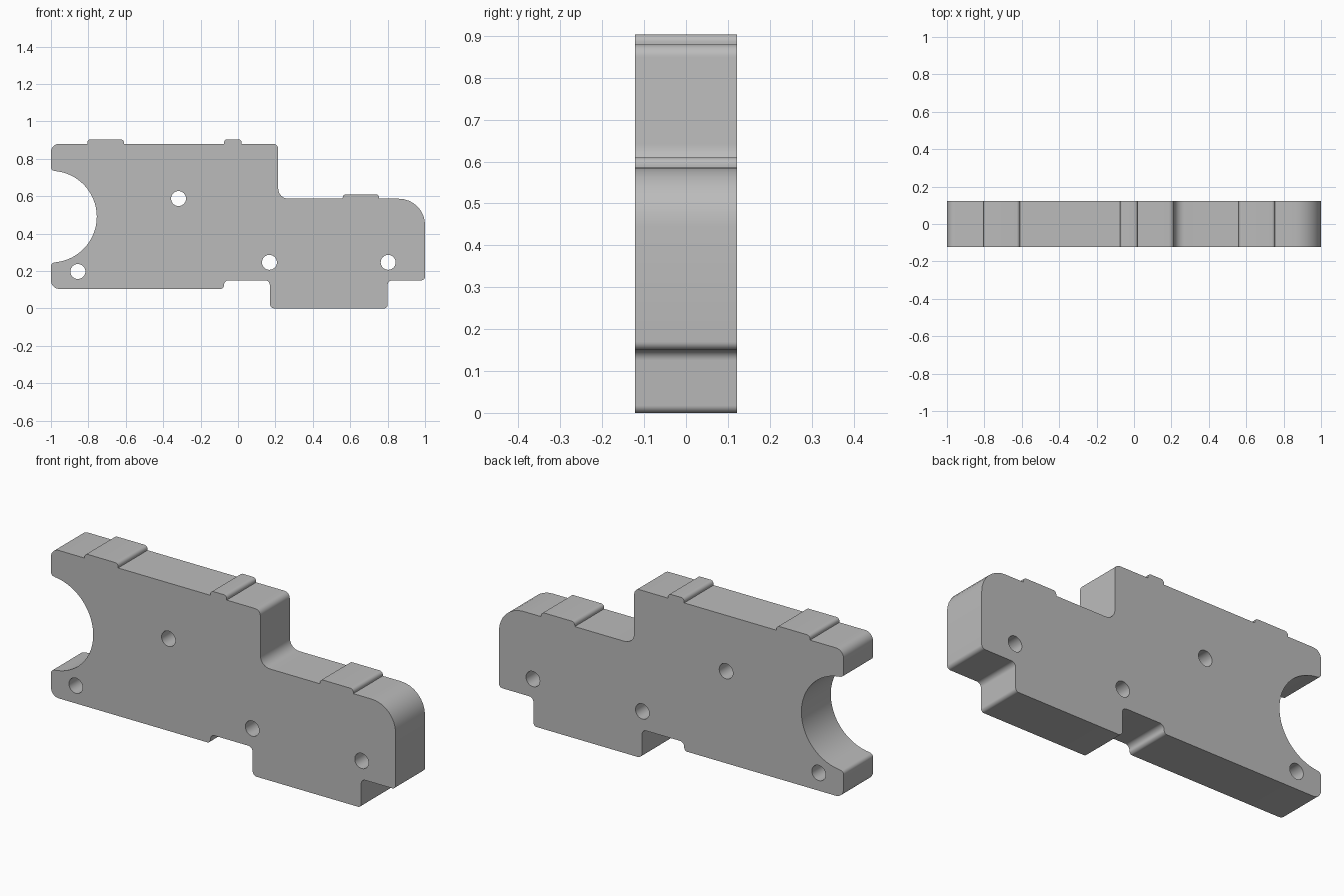
import bpy
import bmesh
from math import radians, cos, sin, tan
from mathutils import Vector

HALF_DEPTH = 0.122
HOLE_RADIUS = 0.04

cube = bpy.data.objects.get("Cube")
if cube:
    bpy.data.objects.remove(cube, do_unlink=True)


def arc(cx, cz, r, start, end, steps):
    """Points along a circular arc, angles in degrees."""
    angles = [radians(start + (end - start) * i / steps) for i in range(steps + 1)]
    return [Vector((cx + r * cos(a), cz + r * sin(a))) for a in angles]


def fillet(prev, corner, nxt, r, steps=8):
    """Round one corner of the profile with a tangent arc."""
    if r == 0:
        return [corner]
    a, b = (prev - corner).normalized(), (nxt - corner).normalized()
    half = a.angle(b) / 2
    centre = corner + (a + b).normalized() * (r / sin(half))
    start = corner + a * (r / tan(half)) - centre
    end = corner + b * (r / tan(half)) - centre
    sweep = start.angle_signed(end)
    pts = []
    for i in range(steps + 1):
        t = -sweep * i / steps
        pts.append(centre + Vector((start.x * cos(t) - start.y * sin(t),
                                    start.x * sin(t) + start.y * cos(t))))
    return pts


def pad(x0, x1, z):
    """Low raised pad on a top edge, as corners with radii."""
    top = z + 0.024
    return [(x0, z, 0), (x0, top, 0.018), (x1, top, 0.018), (x1, z, 0)]


# Outline corners (x, z, fillet radius), clockwise from the top of the notch
corners = [(-1, 0.735, 0.02), (-1, 0.88, 0.045)]
corners += pad(-0.805, -0.61, 0.88) + pad(-0.075, 0.02, 0.88)
corners += [(0.215, 0.88, 0.03), (0.215, 0.586, 0.055)]
corners += pad(0.56, 0.755, 0.586)
corners += [(1, 0.586, 0.14), (1, 0.15, 0.02), (0.8, 0.15, 0.025), (0.8, 0, 0.018),
            (0.17, 0, 0.025), (0.17, 0.15, 0.025), (-0.075, 0.15, 0.025),
            (-0.075, 0.104, 0.018), (-1, 0.104, 0.045), (-1, 0.245, 0.02)]

outline = []
points = [Vector(c[:2]) for c in corners]
for i, (p, c) in enumerate(zip(points, corners)):
    before = points[i - 1] if i else Vector((0, p.y))
    after = points[i + 1] if i + 1 < len(points) else Vector((0, p.y))
    outline += fillet(before, p, after, c[2])

# Half-round notch in the end
outline += arc(-1, 0.49, 0.245, -85, 85, 40)

# Through holes
hole_centres = [(-0.318, 0.587), (-0.856, 0.197), (0.168, 0.246), (0.803, 0.246)]
loops = [outline] + [arc(x, z, HOLE_RADIUS, 0, 360, 32)[:-1] for x, z in hole_centres]

# Extruded plate profile
curve = bpy.data.curves.new("plate_profile", "CURVE")
curve.dimensions = "2D"
curve.fill_mode = "BOTH"
curve.extrude = HALF_DEPTH
for loop in loops:
    spline = curve.splines.new("POLY")
    spline.points.add(len(loop) - 1)
    for sp, p in zip(spline.points, loop):
        sp.co = (p.x, p.y, 0, 1)
    spline.use_cyclic_u = True

plate = bpy.data.objects.new("mounting_plate", curve)
bpy.context.collection.objects.link(plate)
plate.rotation_euler.x = radians(90)
bpy.ops.object.select_all(action="DESELECT")
plate.select_set(True)
bpy.context.view_layer.objects.active = plate
bpy.ops.object.convert(target="MESH")
bpy.ops.object.transform_apply(rotation=True)

# Weld the faces to the walls and flatten the large faces
bm = bmesh.new()
bm.from_mesh(plate.data)
bmesh.ops.remove_doubles(bm, verts=bm.verts, dist=0.0002)
bmesh.ops.recalc_face_normals(bm, faces=bm.faces)
bm.to_mesh(plate.data)
bm.free()
bpy.ops.object.shade_smooth_by_angle(angle=radians(30))

# Plain grey metal
grey = bpy.data.materials.new("plain_grey")
grey.use_nodes = True
colour = (0.5, 0.5, 0.5, 1)
grey.diffuse_color = colour
grey.node_tree.nodes["Principled BSDF"].inputs["Base Color"].default_value = colour
plate.data.materials.clear()
plate.data.materials.append(grey)
